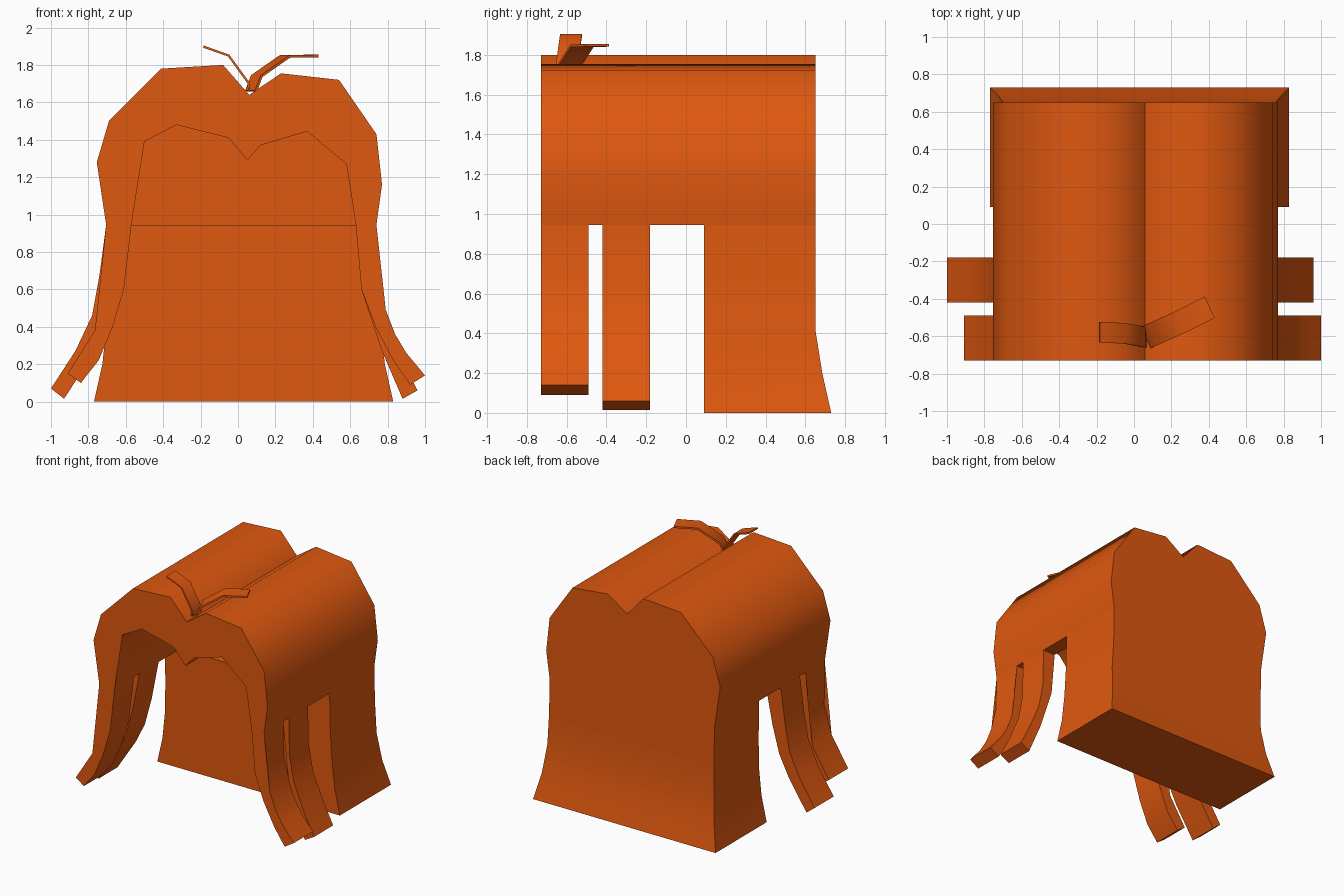
import bpy, bmesh, math
from mathutils import Vector

if "Cube" in bpy.data.objects:
    bpy.data.objects.remove(bpy.data.objects["Cube"])

orange = bpy.data.materials.new("orange")
orange.diffuse_color = (0.74, 0.098, 0.005, 1)
orange.use_nodes = True
orange.node_tree.nodes["Principled BSDF"].inputs["Base Color"].default_value = orange.diffuse_color


def finish(name, bm):
    bmesh.ops.recalc_face_normals(bm, faces=bm.faces)
    me = bpy.data.meshes.new(name)
    bm.to_mesh(me)
    bm.free()
    me.materials.append(orange)
    ob = bpy.data.objects.new(name, me)
    bpy.context.collection.objects.link(ob)
    bpy.ops.object.select_all(action='DESELECT')
    ob.select_set(True)
    bpy.context.view_layer.objects.active = ob
    bpy.ops.object.shade_smooth_by_angle(angle=math.radians(58))
    return ob


def loft(name, rings):
    """Closed skin through rings of points, capped at both ends."""
    bm = bmesh.new()
    vs = [[bm.verts.new(p) for p in r] for r in rings]
    n = len(rings[0])
    for a, b in zip(vs, vs[1:]):
        for i in range(n):
            j = (i + 1) % n
            bm.faces.new((a[i], a[j], b[j], b[i]))
    caps = [bm.faces.new(vs[0]), bm.faces.new(vs[-1])]
    bmesh.ops.triangulate(bm, faces=[f for f in caps if n > 4])
    return finish(name, bm)


def prism(name, profile, y0, y1):
    return loft(name, [[(x, y, z) for x, z in profile] for y in (y0, y1)])


# Heart-shaped arch shell
outer = [(-.705, .945), (-.755, 1.28), (-.69, 1.5), (-.41, 1.78), (-.08, 1.8),
         (.06, 1.64), (.23, 1.755), (.54, 1.72), (.74, 1.43), (.77, 1.16), (.74, .945)]
inner = [(-.57, .945), (-.58, 1.27), (-.5, 1.39), (-.33, 1.48), (-.05, 1.41),
         (.05, 1.29), (.12, 1.37), (.37, 1.445), (.58, 1.27), (.61, 1.1), (.63, .945)]
prism("arch_shell", outer + inner[::-1], -.73, .60)
prism("back_wall", outer, .60, .65)

# Solid flared block at the back
rows = [(0, -.77, .83, .73), (.2, -.725, .785, .685), (.42, -.702, .76, .65),
        (.67, -.70, .745, .65), (.945, -.705, .74, .65)]
loft("rear_block", [[(a, .09, z), (b, .09, z), (b, y, z), (a, y, z)] for z, a, b, y in rows])

# Four curved legs: outer edge downwards, inner edge back up
legs = {
    "front_leg_left": ([(-.705, .945), (-.70, .6), (-.765, .38), (-.91, .15)],
                       [(-.57, .945), (-.61, .6), (-.67, .4), (-.745, .22), (-.84, .10)], -.73, -.49),
    "middle_leg_left": ([(-.705, .945), (-.74, .68), (-.78, .46), (-.87, .27), (-1, .07)],
                        [(-.57, .945), (-.63, .64), (-.69, .42), (-.77, .26), (-.93, .015)], -.42, -.18),
    "front_leg_right": ([(.74, .945), (.745, .67), (.79, .49), (.84, .36), (.9, .26), (1, .14)],
                        [(.63, .945), (.66, .6), (.735, .4), (.83, .22), (.92, .09)], -.73, -.49),
    "middle_leg_right": ([(.74, .945), (.745, .65), (.785, .44), (.87, .24), (.96, .06)],
                         [(.63, .945), (.66, .6), (.77, .27), (.88, .015)], -.42, -.18),
}
for name, (out, inn, y0, y1) in legs.items():
    prism(name, out + inn[::-1], y0, y1)


# Thin bent strips sprouting from the valley
def strip(name, path, side, t):
    side = Vector(side)
    rings = []
    for i, p in enumerate(path):
        d = Vector(path[min(i + 1, len(path) - 1)]) - Vector(path[max(i - 1, 0)])
        nrm = d.cross(side).normalized() * t
        p = Vector(p)
        rings.append([p - side - nrm, p + side - nrm, p + side + nrm, p - side + nrm])
    loft(name, rings)


strip("sprout_left", [(.06, -.605, 1.66), (.055, -.605, 1.705), (-.05, -.585, 1.85), (-.185, -.578, 1.898)],
      (0, .055, 0), .006)
strip("sprout_right", [(.07, -.605, 1.66), (.10, -.59, 1.74), (.25, -.523, 1.845), (.405, -.445, 1.848)],
      (-.026, .057, 0), .007)
